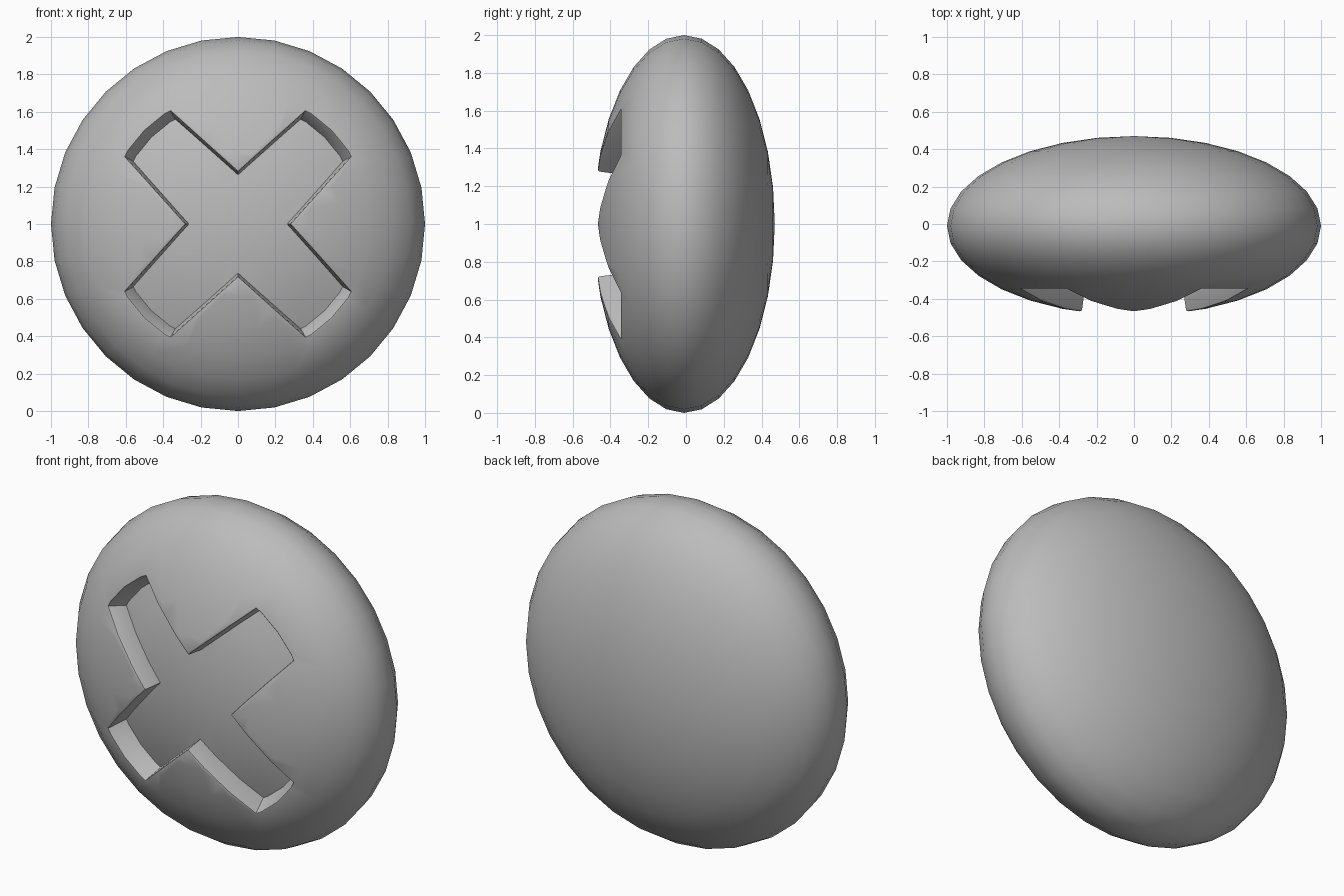
import bpy
import bmesh
from math import radians, sqrt
from mathutils import Matrix, Vector

cube = bpy.data.objects.get("Cube")
if cube:
    bpy.data.objects.remove(cube, do_unlink=True)

THICK = 0.48      # half thickness of the flattened body
DEPTH = 0.12      # depth of the cross recess
TAPER = 0.053     # arms narrow slightly outwards
ARM = 0.208       # half width of an arm at the middle
REACH = 0.7       # arm ends follow the ring at 45 degrees


def diagonal(p):
    """Coordinates along the two diagonal arms."""
    return (p.x + p.z) / sqrt(2), (p.z - p.x) / sqrt(2)


def in_disc(face):
    c = face.calc_center_median()
    return c.y < 0 and Vector((c.x, c.z)).length < REACH


def in_cross(face):
    u, v = (abs(d) for d in diagonal(face.calc_center_median()))
    return in_disc(face) and min(u, v) < ARM - TAPER * max(u, v)


# Flattened ball with its poles at front and back
bm = bmesh.new()
bmesh.ops.create_uvsphere(bm, u_segments=32, v_segments=16, radius=1)
bm.transform(Matrix.Diagonal((1, THICK, 1, 1)) @ Matrix.Rotation(radians(90), 4, 'X'))

# Cut both side lines of each arm, only within that arm's quarter
for angle in (45, 135, 225, 315):
    turn = Matrix.Rotation(radians(angle), 3, 'Y')
    along = turn @ Vector((1, 0, 0))
    across = turn @ Vector((0, 0, 1))
    for side in (1, -1):
        quarter = []
        for f in bm.faces:
            c = f.calc_center_median()
            a, b = c.dot(along), c.dot(across) * side
            if in_disc(f) and a > abs(b) and b > 0:
                quarter.append(f)
        edges = {e for f in quarter for e in f.edges}
        verts = {v for f in quarter for v in f.verts}
        bmesh.ops.bisect_plane(
            bm, geom=quarter + list(edges) + list(verts), dist=0.0005,
            plane_co=across * side * ARM, plane_no=across * side + along * TAPER)

# Sink the cross along the surface normals
cross = [f for f in bm.faces if in_cross(f)]
result = bmesh.ops.extrude_face_region(bm, geom=cross)
floor = {g for g in result["geom"] if isinstance(g, bmesh.types.BMVert)}
old = [f for f in cross if f.is_valid and not any(v in floor for v in f.verts)]
if old:
    bmesh.ops.delete(bm, geom=old, context='FACES')
for v in floor:
    normal = Vector((v.co.x, v.co.y / THICK ** 2, v.co.z)).normalized()
    v.co -= normal * DEPTH

# Soften the rim of the recess
bmesh.ops.recalc_face_normals(bm, faces=bm.faces[:])
rim = [e for e in bm.edges
       if not any(v in floor for v in e.verts) and len(e.link_faces) == 2
       and sum(any(v in floor for v in f.verts) for f in e.link_faces) == 1]
bmesh.ops.bevel(bm, geom=rim, offset=0.01, segments=2, profile=0.5,
                affect='EDGES', clamp_overlap=True)
bmesh.ops.recalc_face_normals(bm, faces=bm.faces[:])

bm.transform(Matrix.Translation((0, -0.01, 1)))
mesh = bpy.data.meshes.new("button_body")
bm.to_mesh(mesh)
bm.free()
body = bpy.data.objects.new("button_body", mesh)
bpy.context.collection.objects.link(body)

# Plain grey finish
grey = bpy.data.materials.new("grey")
grey.use_nodes = True
colour = (0.5, 0.5, 0.5, 1)
grey.diffuse_color = colour
grey.node_tree.nodes["Principled BSDF"].inputs["Base Color"].default_value = colour
mesh.materials.append(grey)

bpy.ops.object.select_all(action='DESELECT')
body.select_set(True)
bpy.context.view_layer.objects.active = body
bpy.ops.object.shade_smooth_by_angle(angle=radians(32))
